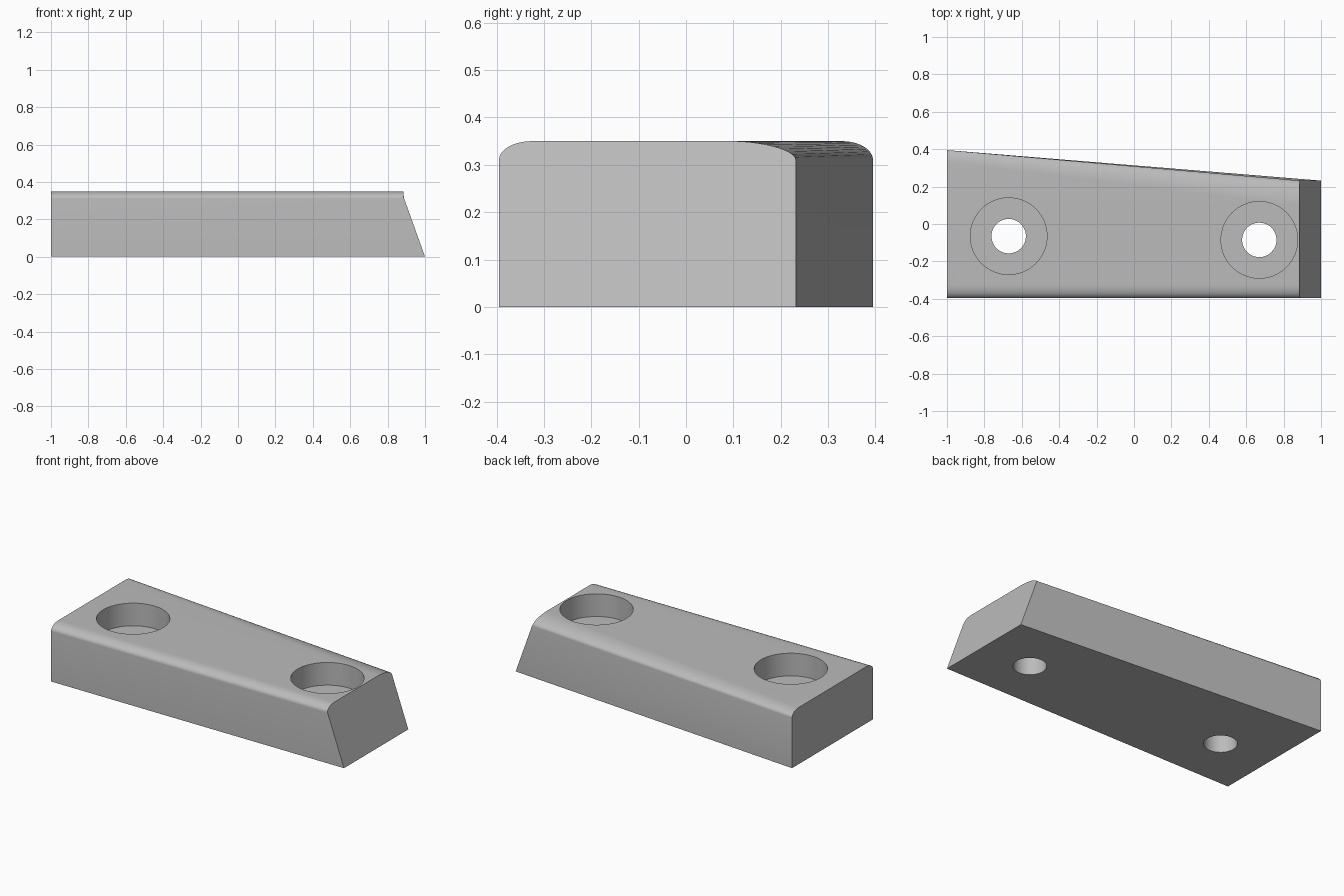
import bpy, bmesh, math

cube = bpy.data.objects.get("Cube")
if cube:
    bpy.data.objects.remove(cube, do_unlink=True)

HEIGHT = 0.35
SHOULDER = 0.31
FRONT = -0.395
STEPS = 10

grey = bpy.data.materials.new("plain_grey")
grey.use_nodes = True
colour = (0.5, 0.5, 0.5, 1)
grey.diffuse_color = colour
grey.node_tree.nodes["Principled BSDF"].inputs["Base Color"].default_value = colour


def rounded(edge_y, width, power):
    """Points of a rounded top edge, from the shoulder up to the flat top."""
    points = []
    for i in range(STEPS + 1):
        a = math.pi / 2 * i / STEPS
        y = edge_y - width * (1 - math.cos(a) ** power)
        points.append((y, SHOULDER + (HEIGHT - SHOULDER) * math.sin(a)))
    return points


def section(back_y, back_width, power):
    front = [(-y, z) for y, z in rounded(-FRONT, 0.07, 1)]
    back = rounded(back_y, back_width, power)
    return [(FRONT, 0)] + front + back[::-1] + [(back_y, 0)]


# Wedge body: two cross-sections joined, the narrow end leaning back
bm = bmesh.new()
wide = [bm.verts.new((-1, y, z)) for y, z in section(0.395, 0.065, 1)]
narrow = [bm.verts.new((1 - 0.115 * min(z / 0.32, 1), y, z))
          for y, z in section(0.232, 0.13, 1.2)]
count = len(wide)
for i in range(count):
    j = (i + 1) % count
    bm.faces.new((wide[i], wide[j], narrow[j], narrow[i]))
bm.faces.new(wide[::-1])
bm.faces.new(narrow)
bmesh.ops.recalc_face_normals(bm, faces=bm.faces)
mesh = bpy.data.meshes.new("wedge_block")
bm.to_mesh(mesh)
bm.free()
mesh.materials.append(grey)
block = bpy.data.objects.new("wedge_block", mesh)
bpy.context.collection.objects.link(block)


def drill(name, x, y, radius, bottom):
    """Cut a round hole from above the block down to the given height."""
    top = 0.6
    bpy.ops.mesh.primitive_cylinder_add(
        vertices=64, radius=radius, depth=top - bottom,
        location=(x, y, (top + bottom) / 2))
    cutter = bpy.context.object
    cutter.name = name
    cutter.data.materials.append(grey)
    cutter.hide_render = True
    cut = block.modifiers.new(name, "BOOLEAN")
    cut.operation = "DIFFERENCE"
    cut.solver = "EXACT"
    cut.object = cutter
    bpy.context.view_layer.objects.active = block
    bpy.ops.object.modifier_apply(modifier=name)
    bpy.data.objects.remove(cutter, do_unlink=True)


# Counterbored screw holes
for side, x, y in (("right", -0.67, -0.065), ("left", 0.67, -0.085)):
    drill(side + "_counterbore", x, y, 0.205, HEIGHT - 0.14)
    drill(side + "_screw_hole", x, y, 0.092, -0.2)

# Smooth rounded edges and bores, keep the rest crisp
bpy.ops.object.select_all(action="DESELECT")
block.select_set(True)
bpy.context.view_layer.objects.active = block
bpy.ops.object.shade_smooth_by_angle(angle=math.radians(30))
